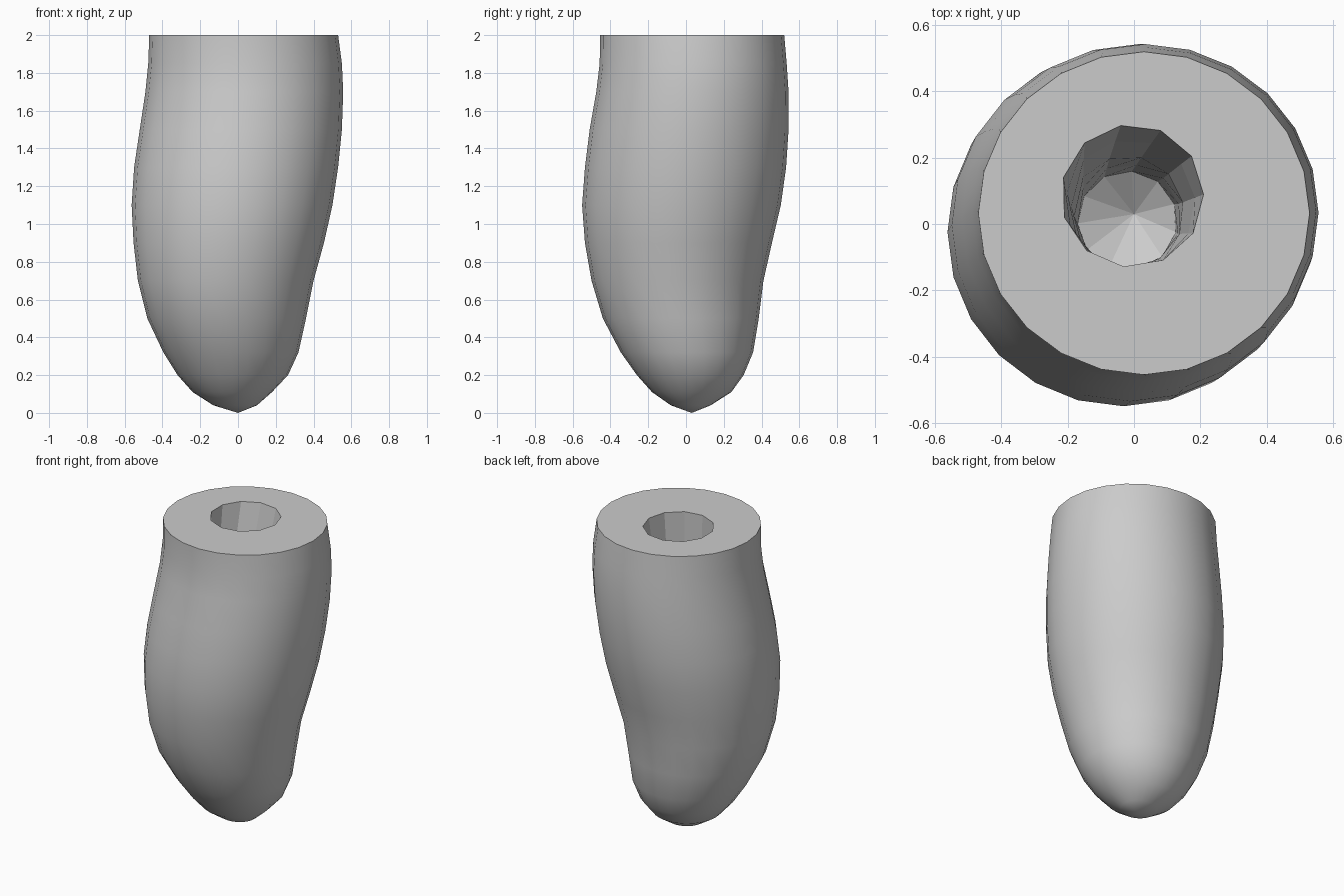
import bpy, bmesh
from math import sin, cos, pi

if "Cube" in bpy.data.objects:
    bpy.data.objects.remove(bpy.data.objects["Cube"])

mat = bpy.data.materials.new("plain_grey")
mat.use_nodes = True
grey = (0.6, 0.6, 0.6, 1)
mat.diffuse_color = grey
mat.node_tree.nodes["Principled BSDF"].inputs["Base Color"].default_value = grey

# Outer skin sections: z, x min, x max, y min, y max
OUTER = [
    (2.00, -.47, .53, -.455, .52), (1.85, -.475, .55, -.457, .533),
    (1.70, -.49, .557, -.475, .543), (1.50, -.52, .55, -.51, .543),
    (1.30, -.55, .53, -.535, .53), (1.10, -.563, .50, -.55, .502),
    (0.90, -.553, .455, -.535, .455), (0.70, -.53, .40, -.50, .41),
    (0.50, -.48, .36, -.44, .385), (0.32, -.395, .32, -.345, .355),
    (0.20, -.32, .265, -.26, .305), (0.11, -.24, .18, -.18, .24),
    (0.04, -.13, .10, -.08, .13),
]
# Canal sections: z, centre x, centre y, radius
CANAL = [(2.0, -.005, .085, .215), (1.75, -.01, .06, .195),
         (1.4, -.02, .035, .17), (1.0, -.02, .02, .16), (0.75, -.02, .01, .15)]


def ring(bm, z, cx, cy, rx, ry, sides, turn=0.0):
    return [bm.verts.new((cx + rx * cos(turn + 2 * pi * i / sides),
                          cy + ry * sin(turn + 2 * pi * i / sides), z))
            for i in range(sides)]


def skin(bm, rings, tip, smooth):
    """Join successive rings with quads and close the last one on a tip."""
    faces = []
    n = len(rings[0])
    for a, b in zip(rings, rings[1:]):
        for i in range(n):
            j = (i + 1) % n
            faces.append(bm.faces.new((a[i], a[j], b[j], b[i])))
    end = bm.verts.new(tip)
    for i in range(n):
        faces.append(bm.faces.new((rings[-1][i], rings[-1][(i + 1) % n], end)))
    for f in faces:
        f.smooth = smooth


bm = bmesh.new()

# Curved outer body with a rounded tip
outer = [ring(bm, z, (x0 + x1) / 2, (y0 + y1) / 2, (x1 - x0) / 2, (y1 - y0) / 2, 24)
         for z, x0, x1, y0, y1 in OUTER]
skin(bm, outer, (0, .03, 0), True)

# Faceted canal sunk from the top
canal = [ring(bm, z, cx, cy, r, r, 11, .02 + .08 * k)
         for k, (z, cx, cy, r) in enumerate(CANAL)]
skin(bm, canal, (0, .03, .66), False)

# Flat cut surface between the outer rim and the canal rim
rim = [bm.edges.get((r[i], r[(i + 1) % len(r)]))
       for r in (outer[0], canal[0]) for i in range(len(r))]
bmesh.ops.triangle_fill(bm, edges=rim, use_beauty=True, normal=(0, 0, 1))
bmesh.ops.recalc_face_normals(bm, faces=bm.faces[:])

mesh = bpy.data.meshes.new("hollow_root")
bm.to_mesh(mesh)
bm.free()
mesh.materials.append(mat)
body = bpy.data.objects.new("hollow_root", mesh)
bpy.context.collection.objects.link(body)

# Keep the cut rim crisp
for e in mesh.edges:
    if all(mesh.vertices[v].co.z > 1.999 for v in e.vertices):
        e.use_edge_sharp = True
